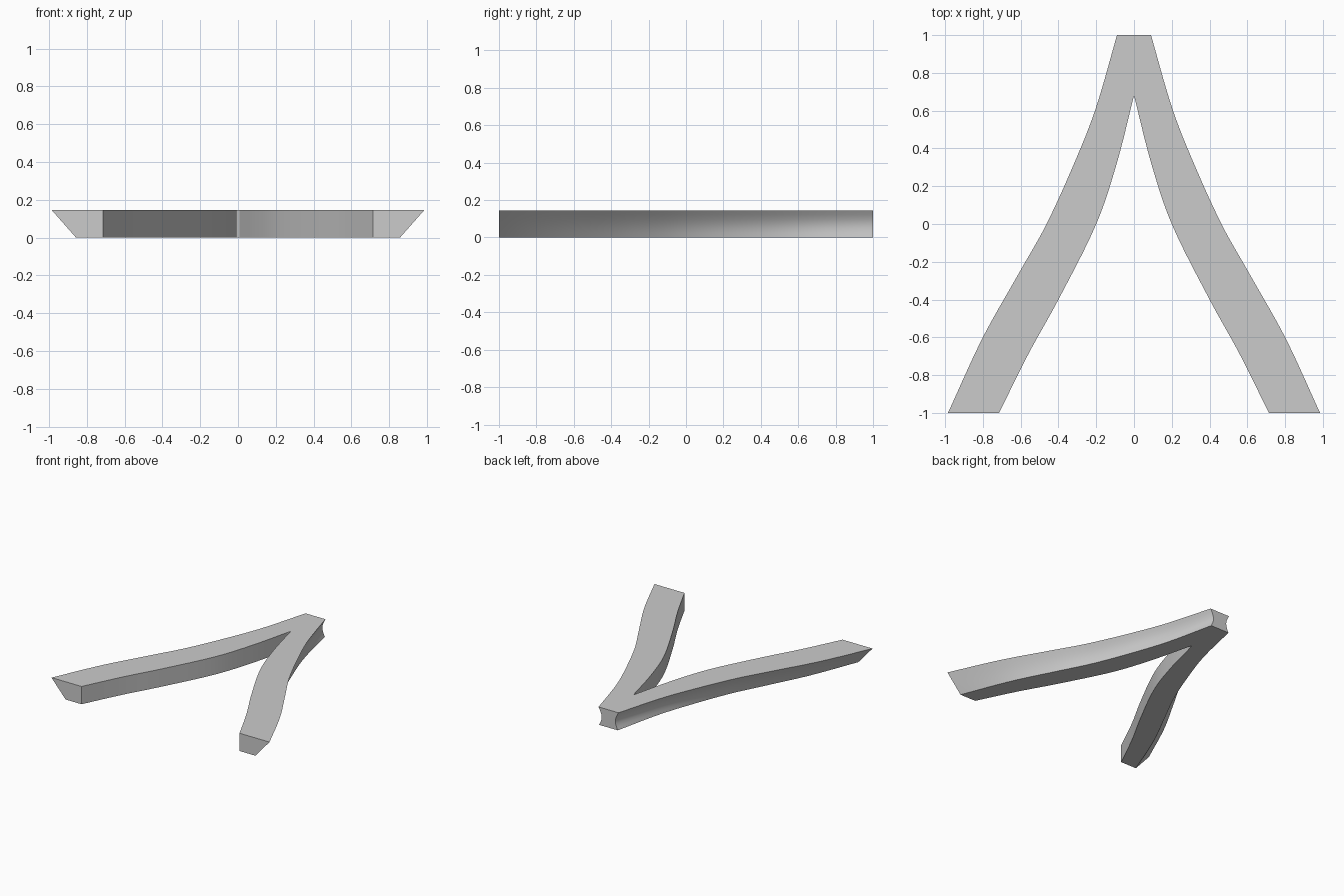
import bpy, bmesh, math
from mathutils import Vector

cube = bpy.data.objects.get("Cube")
if cube:
    bpy.data.objects.remove(cube, do_unlink=True)

HEIGHT = 0.145
JOIN_Y = 0.68      # where the two legs meet
LEG_STEPS, NECK_STEPS, SIDE_STEPS = 42, 8, 6

# top outlines of one leg as (y, x)
OUTER = [(-1, .985), (-.6, .8), (-.27, .615), (0, .463), (.37, .296), (.62, .2), (1, .09)]
INNER = [(-1, .714), (-.69, .56), (-.4, .4), (0, .2), (.315, .093), (JOIN_Y, 0)]


def smooth_x(points, y):
    """Cubic through the points, with slopes taken from the neighbours."""
    def slope(i):
        a, b = max(i - 1, 0), min(i + 1, len(points) - 1)
        return (points[b][1] - points[a][1]) / (points[b][0] - points[a][0])
    i = 0
    while i < len(points) - 2 and y > points[i + 1][0]:
        i += 1
    (y0, x0), (y1, x1) = points[i], points[i + 1]
    d = y1 - y0
    t = (y - y0) / d
    return ((1 + 2 * t) * (1 - t) ** 2 * x0 + t * (1 - t) ** 2 * d * slope(i)
            + t * t * (3 - 2 * t) * x1 + t * t * (t - 1) * d * slope(i + 1))


def section(y):
    """Closed cross-section: hollowed outer side from top to bottom, then inner wall."""
    back = (y + 1) / 2
    outer = smooth_x(OUTER, y)
    inner = smooth_x(INNER, y) if y < JOIN_Y - 1e-6 else 0
    undercut = 0.128 * (1 - back) + 0.006 * back
    hollow = 0.025 * back
    ring = []
    for k in range(SIDE_STEPS + 1):
        t = k / SIDE_STEPS
        x = outer - undercut * t - hollow * math.sin(math.pi * t)
        ring.append(Vector((x, y, HEIGHT * (1 - t))))
    return ring + [Vector((inner, y, 0)), Vector((inner, y, HEIGHT))]


# one leg, lofted from front to back
bm = bmesh.new()
stations = [-1 + (JOIN_Y + 1) * i / LEG_STEPS for i in range(LEG_STEPS)]
stations += [JOIN_Y + (1 - JOIN_Y) * i / NECK_STEPS for i in range(NECK_STEPS + 1)]
rings = [[bm.verts.new(p) for p in section(y)] for y in stations]
count = len(rings[0])
for y, a, b in zip(stations, rings, rings[1:]):
    for k in range(count):
        # no inner wall on the mirror plane
        if k == count - 2 and y > JOIN_Y - 1e-6:
            continue
        n = (k + 1) % count
        bm.faces.new((a[k], a[n], b[n], b[k]))
bm.faces.new(rings[0])
bm.faces.new(rings[-1])
bmesh.ops.recalc_face_normals(bm, faces=bm.faces)
mesh = bpy.data.meshes.new("forked_legs")
bm.to_mesh(mesh)
bm.free()

legs = bpy.data.objects.new("forked_legs", mesh)
bpy.context.collection.objects.link(legs)
mirror = legs.modifiers.new("mirror", 'MIRROR')
mirror.use_axis[0] = True
mirror.use_clip = True

# plain grey
grey = bpy.data.materials.new("plain_grey")
grey.use_nodes = True
colour = (0.6, 0.6, 0.6, 1)
grey.diffuse_color = colour
grey.node_tree.nodes["Principled BSDF"].inputs["Base Color"].default_value = colour
mesh.materials.append(grey)

bpy.ops.object.select_all(action='DESELECT')
legs.select_set(True)
bpy.context.view_layer.objects.active = legs
bpy.ops.object.shade_smooth_by_angle(angle=math.radians(30))
